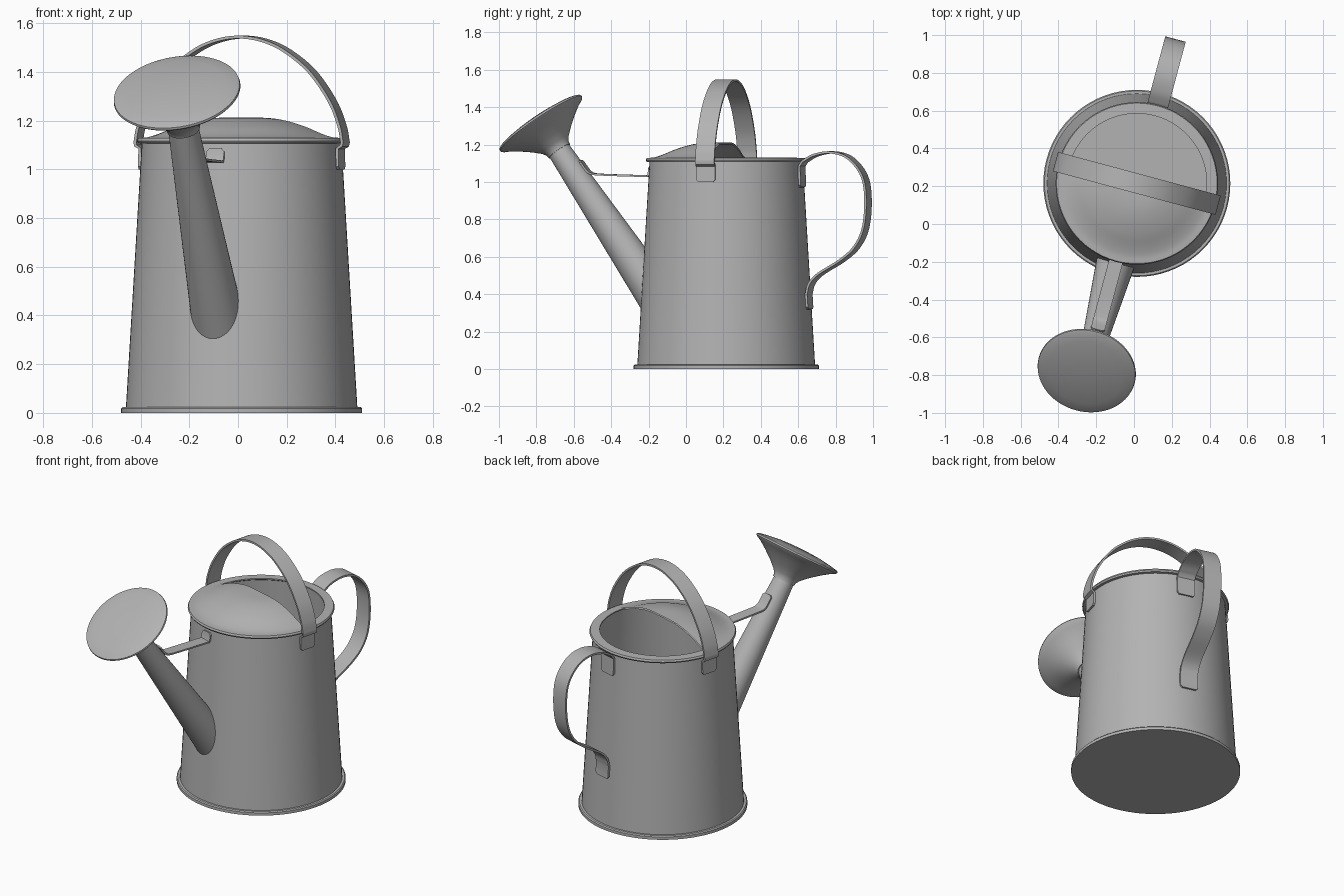
import bpy, bmesh, math
from mathutils import Matrix, Vector

if "Cube" in bpy.data.objects:
    bpy.data.objects.remove(bpy.data.objects["Cube"])

# Can axis position, with spout and handles turned 15 degrees
FRAME = Matrix.Translation((0.015, 0.215, 0)) @ Matrix.Rotation(math.radians(-15), 4, 'Z')
# Spout axis: local z runs along the spout, origin at the spout tip
SPOUT = Matrix.Translation((0, -0.93, 1.175)) @ Matrix.Rotation(math.asin(0.57), 4, 'X')

metal = bpy.data.materials.new("grey metal")
metal.diffuse_color = (0.45, 0.45, 0.45, 1)
metal.use_nodes = True
metal.node_tree.nodes["Principled BSDF"].inputs["Base Color"].default_value = metal.diffuse_color


def finish(name, bm, matrix=FRAME, angle=35):
    bmesh.ops.remove_doubles(bm, verts=bm.verts, dist=1e-5)
    bmesh.ops.recalc_face_normals(bm, faces=bm.faces)
    me = bpy.data.meshes.new(name)
    bm.to_mesh(me)
    bm.free()
    me.materials.append(metal)
    ob = bpy.data.objects.new(name, me)
    bpy.context.collection.objects.link(ob)
    ob.matrix_world = matrix
    bpy.ops.object.select_all(action='DESELECT')
    ob.select_set(True)
    bpy.context.view_layer.objects.active = ob
    bpy.ops.object.shade_smooth_by_angle(angle=math.radians(angle))
    return ob


def skin(bm, rings, closed):
    """Bridge neighbouring rows of points with faces."""
    rows = [[bm.verts.new(p) for p in ring] for ring in rings]
    for a, b in zip(rows, rows[1:]):
        n = len(a)
        for i in range(n if closed else n - 1):
            j = (i + 1) % n
            bm.faces.new((a[i], a[j], b[j], b[i]))
    return rows


def lathe(name, profile, n=72, start=0, sweep=360, matrix=FRAME, angle=35):
    bm = bmesh.new()
    full = sweep == 360
    count = n if full else n + 1
    angs = [math.radians(start + sweep * i / n) for i in range(count)]
    skin(bm, [[(r * math.cos(a), r * math.sin(a), z) for a in angs] for r, z in profile], full)
    bmesh.ops.dissolve_degenerate(bm, edges=bm.edges, dist=1e-6)
    return finish(name, bm, matrix, angle)


def smooth_path(pts, n=6):
    """Catmull-Rom curve through 2D points."""
    p = [Vector(q) for q in pts]
    p = [2 * p[0] - p[1]] + p + [2 * p[-1] - p[-2]]
    out = []
    for a, b, c, d in zip(p, p[1:], p[2:], p[3:]):
        for k in range(n):
            t = k / n
            out.append(0.5 * (2 * b + (c - a) * t + (2 * a - 5 * b + 4 * c - d) * t * t
                              + (3 * b - a - 3 * c + d) * t ** 3))
    return out + [p[-2]]


def strap(name, path, along, width, thick=0.012):
    """Flat metal band following (distance, z) points, with rounded ends."""
    path = [Vector(q) for q in path]
    path.insert(1, path[0] + (path[1] - path[0]).normalized() * 0.012)
    path.insert(-1, path[-1] + (path[-2] - path[-1]).normalized() * 0.012)
    along = Vector(along)
    side = along.cross(Vector((0, 0, 1)))
    rings = []
    for i, q in enumerate(path):
        t = (path[min(i + 1, len(path) - 1)] - path[max(i - 1, 0)]).normalized()
        nrm = Vector((-t.y, t.x)) * thick / 2
        w = width / 2 - (0.012 if i in (0, len(path) - 1) else 0)
        ring = []
        for sn, sw in ((1, -1), (1, 1), (-1, 1), (-1, -1)):
            c = q + nrm * sn
            ring.append(along * c.x + Vector((0, 0, c.y)) + side * w * sw)
        rings.append(ring)
    bm = bmesh.new()
    rows = skin(bm, rings, True)
    bm.faces.new(rows[0])
    bm.faces.new(rows[-1])
    return finish(name, bm)


# Tapered body with foot flange, flat top rim and hollow inside
lathe("body", [(0, 0), (0.495, 0), (0.495, 0.018), (0.489, 0.024), (0.475, 0.024),
               (0.41, 1.106), (0.425, 1.108), (0.43, 1.117), (0.425, 1.128), (0.37, 1.13),
               (0.37, 1.122), (0.402, 1.105), (0.465, 0.03), (0, 0.03)])

# Half dome covering the front of the opening
dome = smooth_path([(0, 1.212), (0.11, 1.211), (0.19, 1.199), (0.27, 1.175),
                    (0.34, 1.146), (0.385, 1.132), (0.42, 1.129)], 4)
lathe("front_cover", [tuple(p) for p in dome] + [(0.37, 1.126), (0.335, 1.138), (0.265, 1.167),
                                                 (0.185, 1.191), (0.11, 1.203), (0, 1.204)],
      n=36, start=180, sweep=180)


# Spout, its lower end trimmed to the body surface
def body_radius(z):
    return 0.475 - 0.065 * (z - 0.024) / 1.082


bm = bmesh.new()
tip, mid, root = [], [], []
for i in range(40):
    a = 2 * math.pi * i / 40

    def at(s):
        r = 0.062 - 0.047 * s
        return SPOUT @ Vector((r * math.cos(a), r * math.sin(a), s))

    inside, outside = -1.15, -0.3
    for _ in range(30):
        s = (inside + outside) / 2
        p = at(s)
        if math.hypot(p.x, p.y) > body_radius(p.z) - 0.003:
            outside = s
        else:
            inside = s
    tip.append(at(0.01))
    mid.append(at(-0.3))
    root.append(at(outside))
skin(bm, [tip, mid, root], True)
finish("spout", bm)

# Sprinkler rose, flaring from the spout tip to a slightly domed face
lathe("sprinkler_rose", [(0.055, -0.012), (0.068, -0.012), (0.07, 0.005), (0.085, 0.028),
                         (0.125, 0.066), (0.18, 0.11), (0.23, 0.145), (0.255, 0.157),
                         (0.263, 0.165), (0.261, 0.174), (0.25, 0.179), (0.2, 0.188),
                         (0.13, 0.197), (0.06, 0.201), (0, 0.202)], matrix=FRAME @ SPOUT)

# Brace between body and spout
strap("spout_brace", [(0.415, 1.085), (0.421, 1.04), (0.428, 1.031), (0.6, 1.036)]
      + smooth_path([(0.71, 1.04), (0.745, 1.046), (0.768, 1.064), (0.805, 1.115)], 4),
      (0, -1, 0), 0.075, 0.01)

# Carrying hoop over the top, mirrored across the middle
half = [(0.44, 1.11), (0.426, 1.18), (0.385, 1.28), (0.3, 1.40), (0.195, 1.485),
        (0.1, 1.528), (0, 1.543)]
arch = smooth_path(half + [(-x, z) for x, z in reversed(half[:-1])])
tab = [(0.421, 1.0), (0.419, 1.085), (0.437, 1.097)]
strap("top_handle", tab + arch + [(-x, z) for x, z in reversed(tab)], (1, 0, 0), 0.105)

# Back handle
strap("back_handle", [(0.421, 0.972), (0.418, 1.085)]
      + smooth_path([(0.434, 1.11), (0.50, 1.145), (0.595, 1.158), (0.69, 1.125), (0.765, 1.03),
                     (0.785, 0.9), (0.77, 0.75), (0.72, 0.65), (0.64, 0.58), (0.52, 0.507),
                     (0.472, 0.455), (0.457, 0.40)]) + [(0.462, 0.32)],
      (0, 1, 0), 0.112)
